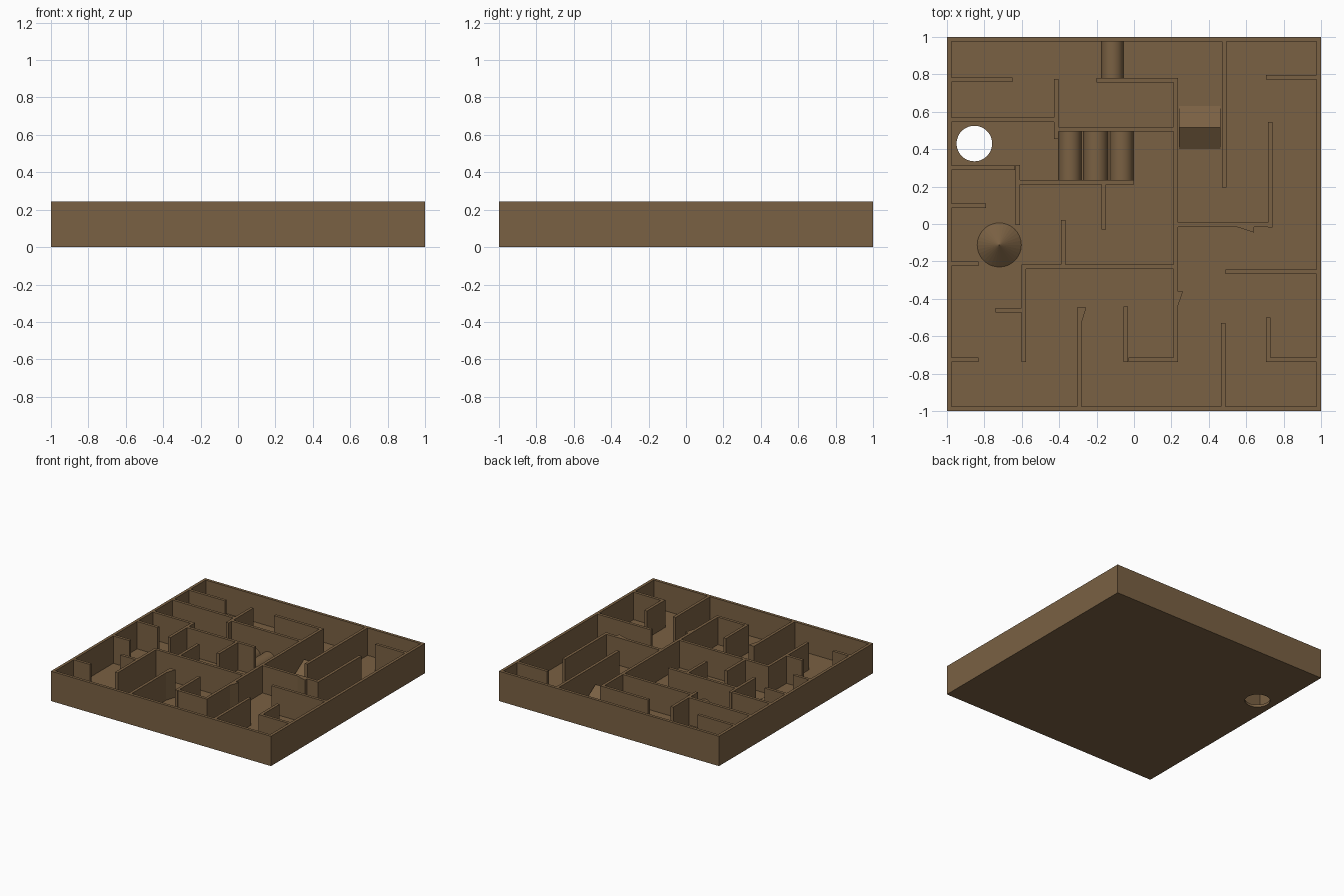
import bpy, bmesh, math

if "Cube" in bpy.data.objects:
    bpy.data.objects.remove(bpy.data.objects["Cube"])

FLOOR, TOP = 0.02, 0.245

wood = bpy.data.materials.new("brown wood")
wood.diffuse_color = (0.195, 0.119, 0.056, 1)
wood.use_nodes = True
wood.node_tree.nodes["Principled BSDF"].inputs["Base Color"].default_value = wood.diffuse_color


def finish(name, bm):
    bmesh.ops.recalc_face_normals(bm, faces=bm.faces)
    mesh = bpy.data.meshes.new(name)
    bm.to_mesh(mesh)
    bm.free()
    mesh.materials.append(wood)
    ob = bpy.data.objects.new(name, mesh)
    bpy.context.collection.objects.link(ob)
    return ob


def prism(name, points, offset):
    """Extrude a closed outline of 3D points along an offset."""
    bm = bmesh.new()
    face = bm.faces.new([bm.verts.new(p) for p in points])
    new = bmesh.ops.extrude_face_region(bm, geom=[face])["geom"]
    bmesh.ops.translate(bm, vec=offset, verts=[v for v in new if isinstance(v, bmesh.types.BMVert)])
    # the starting face is kept by the extrusion, so the solid is closed
    return finish(name, bm)


def box(name, x0, x1, y0, y1, z0=FLOOR, z1=TOP):
    return prism(name, [(x0, y0, z0), (x1, y0, z0), (x1, y1, z0), (x0, y1, z0)], (0, 0, z1 - z0))


def smooth(ob):
    bpy.ops.object.select_all(action='DESELECT')
    ob.select_set(True)
    bpy.context.view_layer.objects.active = ob
    bpy.ops.object.shade_smooth_by_angle(angle=math.radians(30))


# floor with a round drop hole
floor = box("floor", -1, 1, -1, 1, 0, FLOOR)
circle = [(-0.853 + 0.095 * math.cos(a), 0.43 + 0.095 * math.sin(a), -0.1)
          for a in (i * math.tau / 48 for i in range(48))]
cutter = prism("hole_cutter", circle, (0, 0, 0.3))
cutter.hide_render = True
mod = floor.modifiers.new("hole", 'BOOLEAN')
mod.operation = 'DIFFERENCE'
mod.solver = 'EXACT'
mod.object = cutter
bpy.context.view_layer.objects.active = floor
bpy.ops.object.modifier_apply(modifier="hole")
bpy.data.objects.remove(cutter)

# outer frame
E = 0.976
box("frame_left", -1, -E, -1, 1)
box("frame_right", E, 1, -1, 1)
box("frame_front", -E, E, -1, -E)
box("frame_back", -E, E, E, 1)

# maze walls running along x: start, end, centre y
T = 0.012
for x0, x1, y in [
    (-E, -.65, .77), (-E, -.405, .558), (-.405, .21, .506), (-.2, .21, .767),
    (-E, -.635, .30), (-.61, 0, .222), (-E, -.79, .097), (-E, -.83, -.213),
    (-.576, .21, -.228), (-.74, -.6, -.46), (-E, -.83, -.726), (-.03, .21, -.726),
    (.729, E, -.726), (.49, E, -.256), (.234, .717, -.004), (.705, E, .785),
]:
    box("wall_across", x0, x1, y - T, y + T)

# maze walls running along y: centre x, start, end
for x, y0, y1 in [
    (-.415, .455, .775), (.222, -.738, .779), (-.622, -.005, .315), (-.161, -.03, .21),
    (-.379, -.216, .022), (-.588, -.738, -.216), (-.293, -E, -.447), (-.043, -.738, -.44),
    (.477, -E, -.53), (.717, -.738, -.50), (.729, -.02, .545), (.482, .195, E),
]:
    box("wall_along", x - T, x + T, y0, y1)

# small triangular deflectors on three walls
for tri in [
    [(.55, -.016), (.64, -.045), (.64, -.016)],
    [(.234, -.44), (.262, -.36), (.234, -.36)],
    [(-.281, -.53), (-.255, -.447), (-.281, -.447)],
]:
    prism("deflector", [(x, y, FLOOR) for x, y in tri], (0, 0, TOP - FLOOR))

# half-round humps lying on the floor
for x, r, y0, y1 in [(-.342, .061, .234, .494), (-.204, .065, .234, .494),
                     (-.066, .063, .234, .494), (-.115, .059, .779, E)]:
    arc = [(x + r * math.cos(i * math.pi / 24), y0, FLOOR + r * math.sin(i * math.pi / 24))
           for i in range(25)]
    smooth(prism("hump", arc, (0, y1 - y0, 0)))

# ridge-shaped ramp
prism("ramp", [(.24, .40, FLOOR), (.24, .63, FLOOR), (.24, .515, FLOOR + .075)], (.222, 0, 0))

# cone obstacle
bm = bmesh.new()
bmesh.ops.create_cone(bm, cap_ends=True, segments=32, radius1=.118, radius2=0, depth=.1)
bmesh.ops.translate(bm, vec=(-.72, -.112, FLOOR + .05), verts=bm.verts)
finish("cone", bm)
